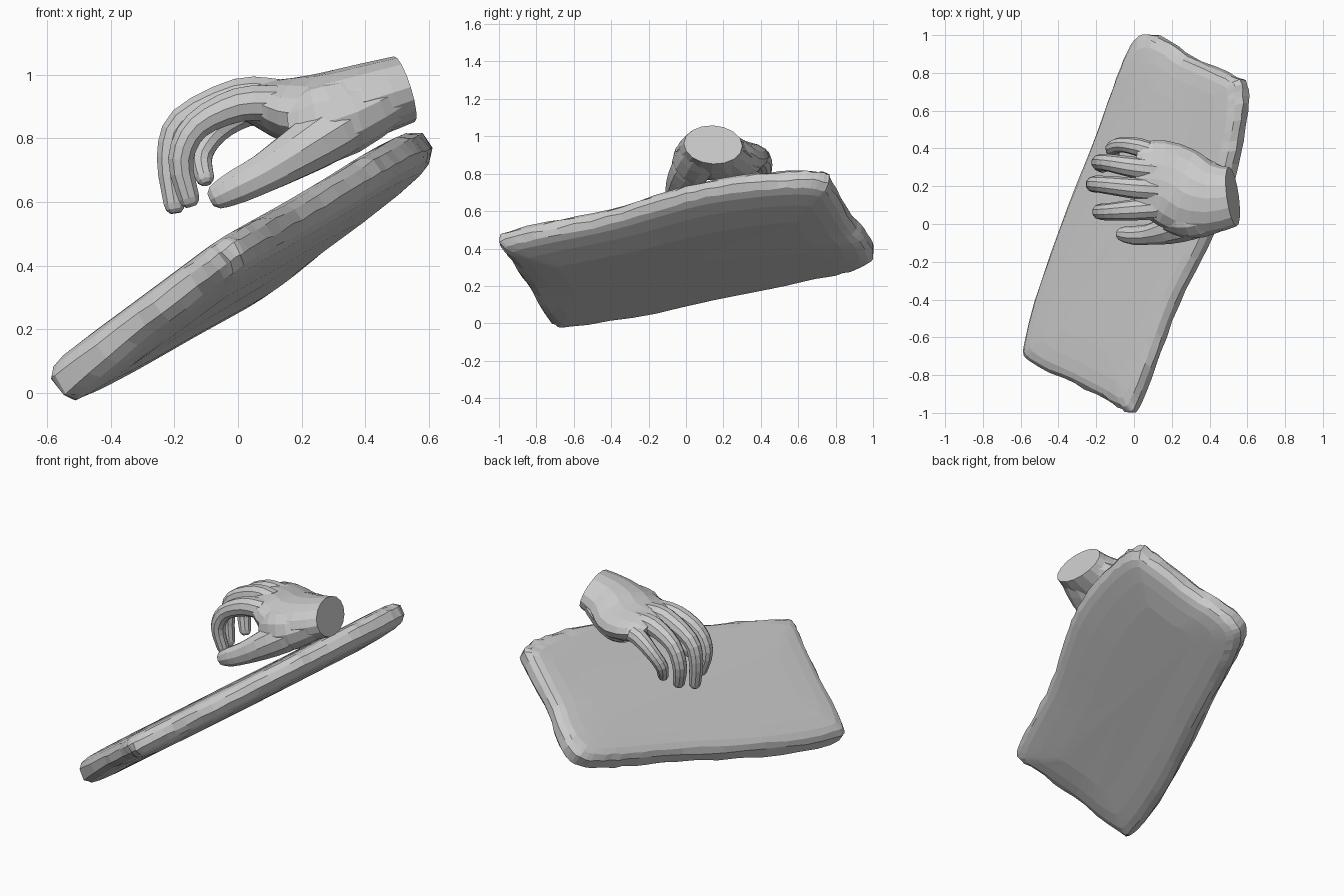
import bpy, bmesh, math, random
from mathutils import Vector
random.seed(4)


def finish(name, bm):
    bmesh.ops.recalc_face_normals(bm, faces=bm.faces)
    me = bpy.data.meshes.new(name)
    bm.to_mesh(me)
    bm.free()
    ob = bpy.data.objects.new(name, me)
    bpy.context.collection.objects.link(ob)
    return ob


def spline(pts, steps, closed=False):
    """Catmull-Rom interpolation of tuples of any size."""
    n, out = len(pts), []
    get = (lambda i: pts[i % n]) if closed else (lambda i: pts[max(0, min(n - 1, i))])
    for i in range(n if closed else n - 1):
        for k in range(steps):
            t = k / steps
            out.append(tuple(0.5 * (2 * b + (c - a) * t + (2 * a - 5 * b + 4 * c - d) * t * t
                                    + (3 * b - a - 3 * c + d) * t ** 3)
                             for a, b, c, d in zip(get(i - 1), get(i), get(i + 1), get(i + 2))))
    if not closed:
        out.append(pts[-1])
    return out


def bridge(bm, rings):
    n = len(rings[0])
    for a, b in zip(rings, rings[1:]):
        for i in range(n):
            j = (i + 1) % n
            bm.faces.new((a[i], a[j], b[j], b[i]))


def limb(name, pts, steps=2, sides=10, round_tip=True):
    """Loft of ellipses; each point is x, y, z, half width, half height."""
    path = spline(pts, steps)
    if round_tip:
        x, y, z, w, h = path[-1]
        d = (Vector(path[-1][:3]) - Vector(path[-2][:3])).normalized()
        for adv, s in ((0.5, 0.85), (0.85, 0.5)):
            p = Vector((x, y, z)) + d * h * adv
            path.append((*p, w * s, h * s))
    bm, rings = bmesh.new(), []
    for i, p in enumerate(path):
        a, b = path[max(0, i - 1)], path[min(len(path) - 1, i + 1)]
        t = (Vector(b[:3]) - Vector(a[:3])).normalized()
        side = Vector((0, 1, 0))
        side = (side - t * side.dot(t)).normalized()
        up = side.cross(t)
        rings.append([bm.verts.new(Vector(p[:3]) + side * p[3] * math.cos(q) + up * p[4] * math.sin(q))
                      for q in (2 * math.pi * k / sides for k in range(sides))])
    bridge(bm, rings)
    bm.faces.new(rings[0])
    bm.faces.new(rings[-1])
    return finish(name, bm)


# Tilted soft slab: outline in its own plane, lofted through a pillow profile
U = Vector((0.328, 0.930, 0.180)).normalized()
V = Vector((0.75, -0.36, 0.555))
V = (V - U * V.dot(U)).normalized()
N = V.cross(U)
N = N if N.z > 0 else -N
C = Vector((0.01, 0.012, 0.403))
outline = [(-0.94, 0.37), (-0.89, 0.405), (-0.67, 0.415), (-0.3, 0.425), (0.05, 0.475), (0.3, 0.50),
           (0.59, 0.475), (0.80, 0.43), (0.93, 0.37), (0.945, 0.29), (0.935, -0.03), (0.955, -0.2),
           (0.93, -0.345), (0.81, -0.40), (0.593, -0.41), (0.227, -0.413), (-0.353, -0.435),
           (-0.84, -0.405), (-0.93, -0.325), (-0.93, -0.013), (-0.935, 0.26)]
rim = spline(outline, 4, True)
# distance in from the edge, height above the middle plane
profile = [(0.25, 0.069), (0.13, 0.066), (0.06, 0.061), (0.025, 0.05), (0.0, 0.022),
           (0.0, -0.02), (0.025, -0.052), (0.06, -0.066), (0.13, -0.077), (0.25, -0.087)]
bm, rings = bmesh.new(), []
for inset, h in profile:
    ring = []
    for u, v in rim:
        j = random.uniform(-0.005, 0.005) if inset < 0.05 else 0
        # underside is fuller along the low edge, top is fuller at the high corner
        edge = max(0, 1 - inset / 0.25)
        lift = -0.025 * max(0, -v / 0.4) * edge if h < 0 else 0.014 * max(0, v / 0.4) * max(0, u) * edge
        ring.append(bm.verts.new(C + U * (u * (1 - inset / 0.94) + j) + V * (v * (1 - inset / 0.42) + j)
                                 + N * (h + lift + j * 0.5)))
    rings.append(ring)
bridge(bm, rings)
for ring, h in ((rings[0], 0.072), (rings[-1], -0.092)):
    c = bm.verts.new(C + N * h)
    for i in range(len(ring)):
        bm.faces.new((ring[i], ring[(i + 1) % len(ring)], c))
finish("slab", bm)

# Wrist and palm
limb("palm", [(0.523, 0.145, 0.955, 0.158, 0.108), (0.41, 0.135, 0.92, 0.188, 0.118),
              (0.28, 0.165, 0.885, 0.22, 0.123), (0.17, 0.22, 0.888, 0.218, 0.104),
              (0.075, 0.24, 0.905, 0.205, 0.076), (0.01, 0.245, 0.905, 0.16, 0.045)],
     steps=2, sides=16, round_tip=False)

# Fleshy outer edge of the palm below the little finger
limb("palm_heel", [(0.45, 0.18, 0.915, 0.12, 0.08), (0.33, 0.25, 0.87, 0.115, 0.085),
                   (0.23, 0.30, 0.85, 0.105, 0.075), (0.15, 0.33, 0.86, 0.08, 0.055)],
     steps=2, sides=12, round_tip=False)

# Web of flesh joining the index side of the palm to the thumb
limb("thumb_web", [(0.46, 0.10, 0.925, 0.13, 0.095), (0.34, 0.05, 0.87, 0.125, 0.12),
                   (0.24, 0.03, 0.845, 0.10, 0.125), (0.16, 0.03, 0.835, 0.06, 0.075)],
     steps=2, sides=12, round_tip=False)

# Four curled fingers: knuckle, middle joints, tip
fingers = {
    "index_finger": [(0.12, 0.085, 0.91), (0.0, 0.075, 0.905), (-0.13, 0.065, 0.84), (-0.18, 0.065, 0.735), (-0.155, 0.075, 0.615)],
    "middle_finger": [(0.12, 0.18, 0.93), (0.0, 0.19, 0.935), (-0.175, 0.21, 0.855), (-0.215, 0.21, 0.74), (-0.20, 0.20, 0.595)],
    "ring_finger": [(0.12, 0.285, 0.92), (0.0, 0.30, 0.92), (-0.14, 0.325, 0.855), (-0.185, 0.325, 0.74), (-0.165, 0.305, 0.63)],
    "little_finger": [(0.13, 0.365, 0.89), (0.03, 0.405, 0.885), (-0.065, 0.42, 0.825), (-0.115, 0.40, 0.75), (-0.105, 0.37, 0.68)],
}
for name, path in fingers.items():
    f = 0.88 if name == "little_finger" else 1
    limb(name, [(*p, r * f, r * f) for p, r in zip(path, (0.06, 0.056, 0.046, 0.042, 0.035))], steps=3)

# Thumb with the fleshy base of the palm
limb("thumb", [(0.42, 0.07, 0.90, 0.10, 0.085), (0.30, 0.02, 0.825, 0.105, 0.095), (0.18, -0.03, 0.75, 0.078, 0.08),
               (0.08, -0.055, 0.69, 0.055, 0.064), (0.0, -0.06, 0.65, 0.05, 0.057),
               (-0.05, -0.055, 0.625, 0.042, 0.047)])
